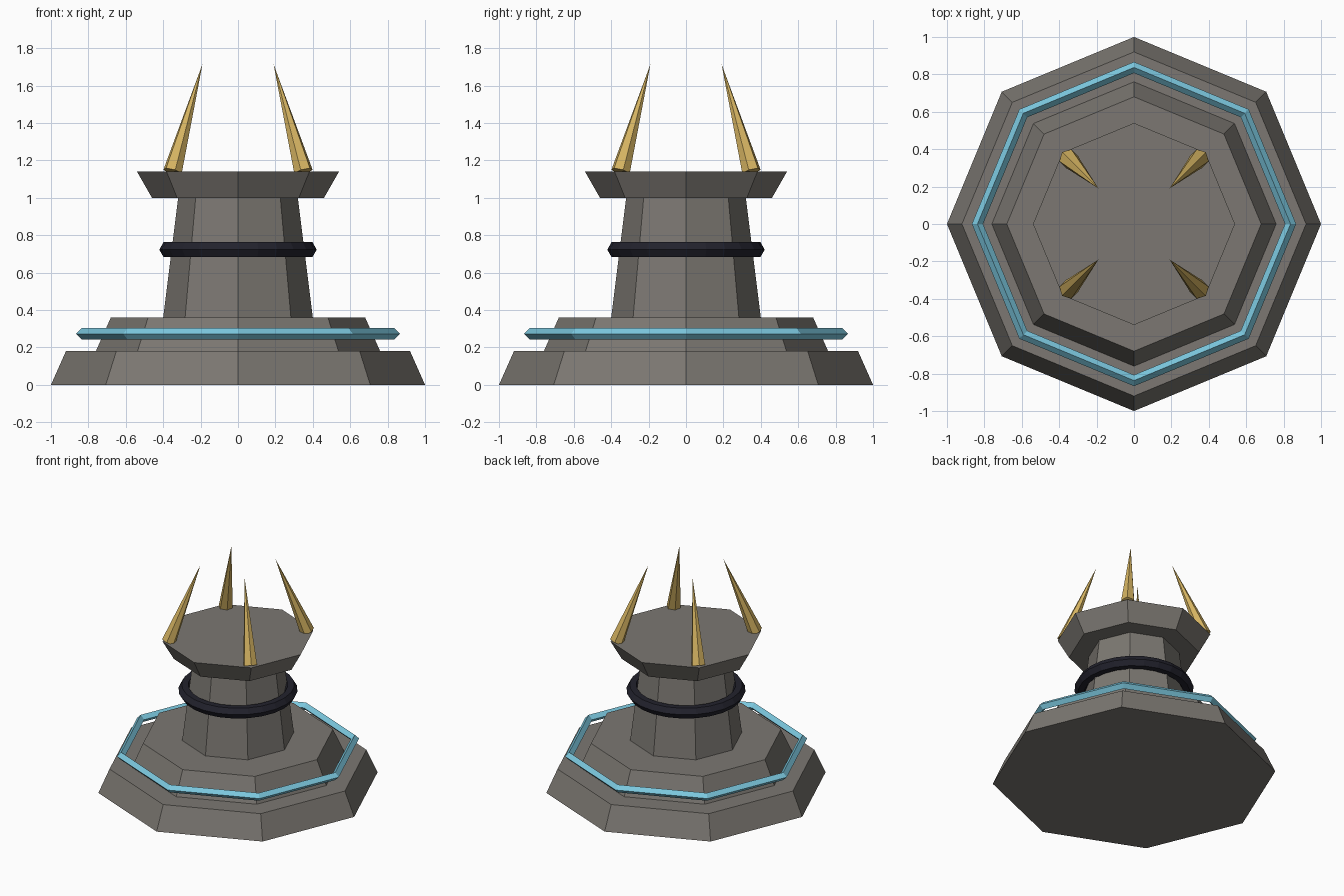
import bpy, bmesh
from math import cos, sin, tau
from mathutils import Vector

if "Cube" in bpy.data.objects:
    bpy.data.objects.remove(bpy.data.objects["Cube"])


def material(name, rgb):
    m = bpy.data.materials.new(name)
    m.diffuse_color = (*rgb, 1)
    m.use_nodes = True
    m.node_tree.nodes["Principled BSDF"].inputs["Base Color"].default_value = m.diffuse_color
    return m


STONE = material("warm grey stone", (0.20, 0.187, 0.168))
GOLD = material("gold", (0.66, 0.45, 0.12))
CYAN = material("light cyan", (0.20, 0.58, 0.74))
DARK = material("dark blue black", (0.016, 0.016, 0.026))


def finish(name, bm, mat):
    bmesh.ops.recalc_face_normals(bm, faces=bm.faces)
    mesh = bpy.data.meshes.new(name)
    bm.to_mesh(mesh)
    bm.free()
    mesh.materials.append(mat)
    ob = bpy.data.objects.new(name, mesh)
    bpy.context.collection.objects.link(ob)
    return ob


def tier(name, z0, z1, r0, r1, mat=STONE, sides=8):
    """Tapered block with corners on the x and y axes."""
    bm = bmesh.new()
    loops = [[bm.verts.new((r * cos(tau * i / sides), r * sin(tau * i / sides), z))
              for i in range(sides)] for r, z in ((r0, z0), (r1, z1))]
    for i in range(sides):
        j = (i + 1) % sides
        bm.faces.new((loops[0][i], loops[0][j], loops[1][j], loops[1][i]))
    bm.faces.new(loops[0][::-1])
    bm.faces.new(loops[1])
    return finish(name, bm, mat)


def ring(name, z, major, minor, n_major, n_minor, mat):
    """Faceted torus around the z axis."""
    bm = bmesh.new()
    loops = []
    for i in range(n_major):
        a = tau * i / n_major
        loop = []
        for k in range(n_minor):
            b = tau * k / n_minor
            r = major + minor * cos(b)
            loop.append(bm.verts.new((r * cos(a), r * sin(a), z + minor * sin(b))))
        loops.append(loop)
    for i in range(n_major):
        p, q = loops[i], loops[(i + 1) % n_major]
        for k in range(n_minor):
            m = (k + 1) % n_minor
            bm.faces.new((p[k], q[k], q[m], p[m]))
    return finish(name, bm, mat)


def spike(name, base, tip, radius, sides=6):
    """Pointed cone from base to tip, one edge facing outward."""
    base, tip = Vector(base), Vector(tip)
    axis = (tip - base).normalized()
    side = axis.cross(Vector((0, 0, 1))).normalized()
    out = side.cross(axis)
    bm = bmesh.new()
    foot = [bm.verts.new(base + radius * (out * cos(tau * i / sides) + side * sin(tau * i / sides)))
            for i in range(sides)]
    top = bm.verts.new(tip)
    for i in range(sides):
        bm.faces.new((foot[i], foot[(i + 1) % sides], top))
    bm.faces.new(foot[::-1])
    return finish(name, bm, GOLD)


# Stone body
tier("lower_step", 0.0, 0.18, 1.0, 0.92)
tier("upper_step", 0.18, 0.36, 0.76, 0.68)
tier("column", 0.36, 1.0, 0.40, 0.32)
tier("cap", 1.0, 1.14, 0.46, 0.54)

# Bands
ring("glowing_band", 0.273, 0.837, 0.03, 8, 4, CYAN)
ring("column_collar", 0.723, 0.375, 0.046, 24, 6, DARK)

# Four inward-leaning spikes on the cap corners
for label, sx, sy in (("front_left", -1, -1), ("front_right", 1, -1),
                      ("back_left", -1, 1), ("back_right", 1, 1)):
    spike(label + "_spike", (0.35 * sx, 0.35 * sy, 1.14),
          (0.19 * sx, 0.19 * sy, 1.715), 0.052)
